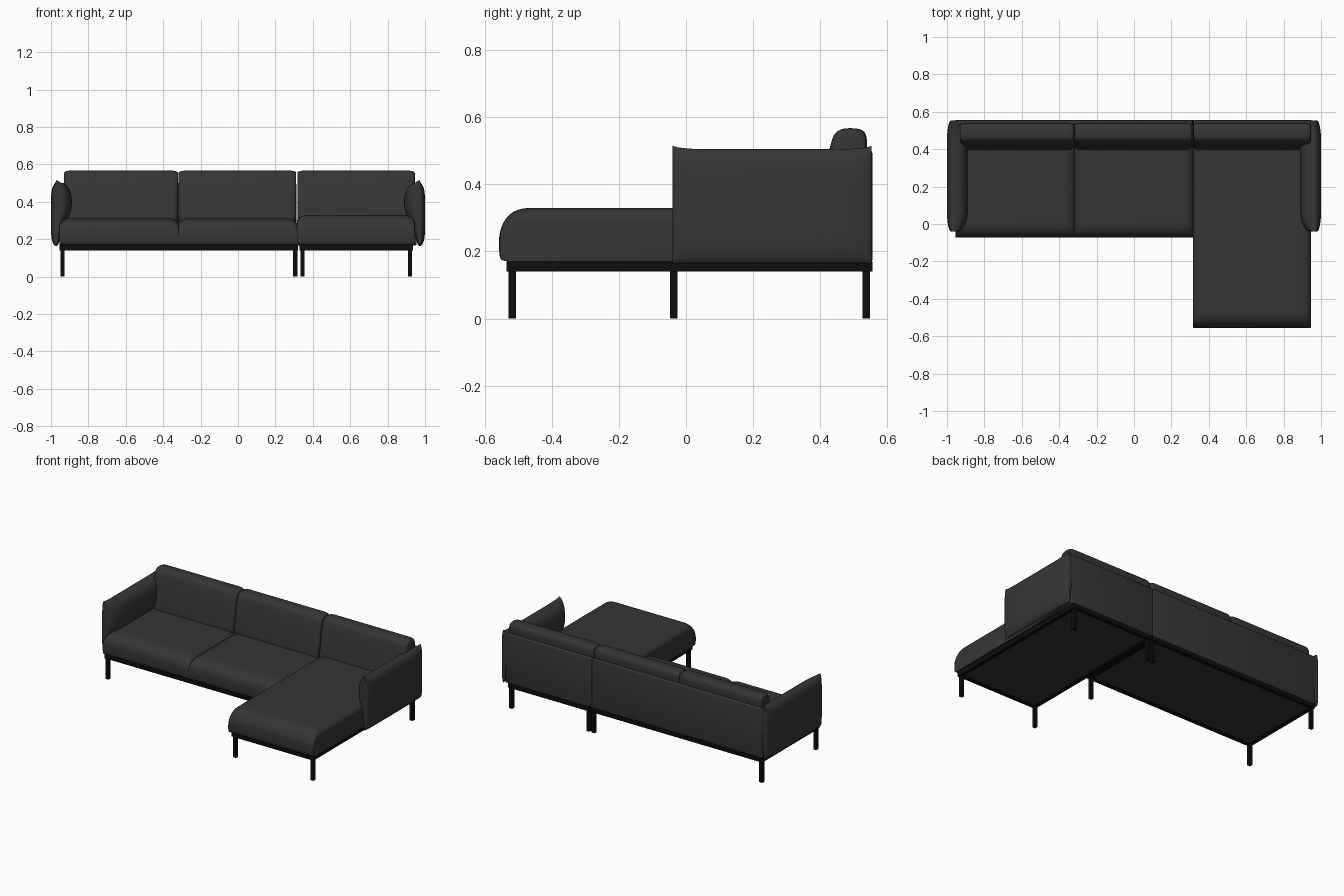
import bpy, bmesh
from math import sqrt

cube = bpy.data.objects.get("Cube")
if cube:
    bpy.data.objects.remove(cube)


def material(name, value):
    m = bpy.data.materials.new(name)
    m.use_nodes = True
    colour = (value, value, value, 1)
    m.diffuse_color = colour
    m.node_tree.nodes["Principled BSDF"].inputs["Base Color"].default_value = colour
    return m


FABRIC = material("charcoal_fabric", 0.036)
METAL = material("black_metal", 0.004)


def finish(name, bm, mat, smooth=True):
    bmesh.ops.recalc_face_normals(bm, faces=bm.faces)
    mesh = bpy.data.meshes.new(name)
    bm.to_mesh(mesh)
    bm.free()
    mesh.materials.append(mat)
    obj = bpy.data.objects.new(name, mesh)
    bpy.context.collection.objects.link(obj)
    if smooth:
        bpy.ops.object.select_all(action="DESELECT")
        obj.select_set(True)
        bpy.context.view_layer.objects.active = obj
        bpy.ops.object.shade_smooth_by_angle(angle=0.75)
    return obj


def box(name, x0, x1, y0, y1, z0, z1, mat, bevel=0):
    bm = bmesh.new()
    bmesh.ops.create_cube(bm, size=1)
    for v in bm.verts:
        v.co.x = x1 if v.co.x > 0 else x0
        v.co.y = y1 if v.co.y > 0 else y0
        v.co.z = z1 if v.co.z > 0 else z0
    if bevel:
        bmesh.ops.bevel(bm, geom=bm.edges[:], offset=bevel, segments=3,
                        profile=0.5, affect="EDGES")
    return finish(name, bm, mat, bool(bevel))


def round_off(points, times=3):
    # corner cutting turns a coarse outline into a soft one
    for _ in range(times):
        out = []
        for (a, b), (c, d) in zip(points, points[1:] + points[:1]):
            out += [(a * .75 + c * .25, b * .75 + d * .25),
                    (a * .25 + c * .75, b * .25 + d * .75)]
        points = out
    return points


def cushion(name, outline, start, end, centre, pinch, radius, place):
    """Sweep an outline from start to end, pinching it softly at both ends."""
    outline = round_off(outline)
    bm = bmesh.new()
    steps = [radius * (k / 8) ** 2 for k in range(9)]
    stations = [(start + s, s) for s in steps] + [(end - s, s) for s in reversed(steps)]
    rings = []
    for pos, s in stations:
        f = sqrt(1 - (1 - s / radius) ** 2)
        sa, sb = (p + (1 - p) * f for p in pinch)
        rings.append([bm.verts.new(place(pos, centre[0] + (a - centre[0]) * sa,
                                         centre[1] + (b - centre[1]) * sb))
                      for a, b in outline])
    n = len(outline)
    for r, q in zip(rings, rings[1:]):
        for i in range(n):
            j = (i + 1) % n
            bm.faces.new((r[i], r[j], q[j], q[i]))
    bm.faces.new(rings[0])
    bm.faces.new(rings[-1])
    return finish(name, bm, FABRIC)


def along_x(pos, a, b):
    return (pos, a, b)


# base frames, underside panels and legs
for part, x0, x1, y0 in (("sofa", -.955, .322, -.055), ("chaise", .328, .935, -.535)):
    y1, w = .555, .025
    for side, a, b, c, d in (("front", x0, x1, y0, y0 + w),
                             ("rear", x0, x1, y1 - w, y1),
                             ("right", x0, x0 + w, y0 + w, y1 - w),
                             ("left", x1 - w, x1, y0 + w, y1 - w)):
        box(f"{part}_{side}_rail", a, b, c, d, .14, .17, METAL)
    box(f"{part}_underside", x0 + w, x1 - w, y0 + w, y1 - w, .147, .17, FABRIC)
    for end, y in (("front", y0 + .018), ("rear", y1 - .018)):
        for side, x in (("right", x0 + .016), ("left", x1 - .016)):
            box(f"{part}_{end}_{side}_leg", x - .011, x + .011,
                y - .011, y + .011, 0, .14, METAL)

# seat cushions
for name, x0, x1, f, top in (("right_seat", -.955, -.319, -.073, .312),
                             ("middle_seat", -.319, .315, -.073, .312),
                             ("chaise_seat", .315, .945, -.557, .329)):
    outline = [(f + .06, .17), (f + .015, .17), (f, .18), (f, .27), (f + .045, top),
               (f + .14, top), (.4, top), (.53, top), (.53, .17)]
    cushion(name, outline, x0, x1, (.2, .17), (.996, .78), .06, along_x)

# back cushions
back = [(.44, .28), (.392, .29), (.398, .36), (.425, .5), (.445, .565), (.515, .568),
        (.54, .55), (.538, .48), (.53, .28)]
for name, x0, x1 in (("right_back_cushion", -.93, -.321),
                     ("middle_back_cushion", -.317, .311),
                     ("chaise_back_cushion", .317, .945)):
    cushion(name, back, x0, x1, (.49, .45), (.75, .9), .035, along_x)

# back panels
box("sofa_back_panel", -.955, .313, .53, .555, .167, .5, FABRIC, .008)
box("chaise_back_panel", .317, .955, .53, .555, .167, .5, FABRIC, .008)

# padded arms, thick in the middle and pinched to a seam at the ends
arm = [(.955, .505), (.98, .503), (1, .46), (1, .33), (1, .21), (.985, .165),
       (.962, .163), (.95, .21), (.935, .27), (.892, .34), (.886, .42), (.905, .485)]
for name, sign in (("right_arm", -1), ("left_arm", 1)):
    cushion(name, arm, -.04, .553, (.97, .167), (.3, 1.035), .11,
            lambda pos, a, b, s=sign: (s * a, pos, b))
